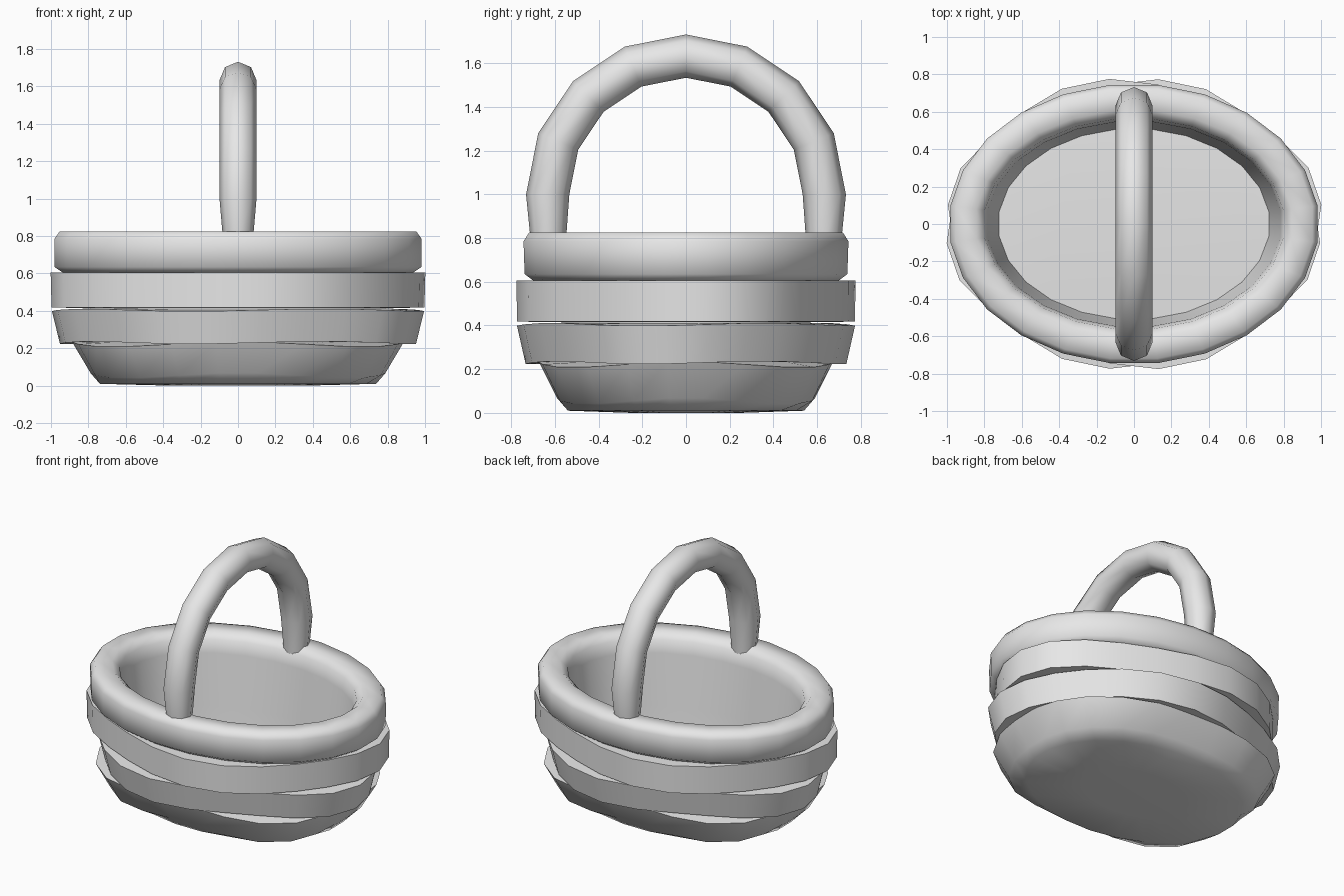
import bpy, bmesh, math
from mathutils import Vector

if "Cube" in bpy.data.objects:
    bpy.data.objects.remove(bpy.data.objects["Cube"])

SEG = 24
AMP = 0.035

grey = bpy.data.materials.new("plain_grey")
grey.diffuse_color = (0.8, 0.8, 0.8, 1)
grey.use_nodes = True
grey.node_tree.nodes["Principled BSDF"].inputs["Base Color"].default_value = grey.diffuse_color


def finish(name, bm, angle):
    bmesh.ops.recalc_face_normals(bm, faces=bm.faces)
    mesh = bpy.data.meshes.new(name)
    bm.to_mesh(mesh)
    bm.free()
    mesh.materials.append(grey)
    obj = bpy.data.objects.new(name, mesh)
    bpy.context.collection.objects.link(obj)
    bpy.ops.object.select_all(action='DESELECT')
    obj.select_set(True)
    bpy.context.view_layer.objects.active = obj
    bpy.ops.object.shade_smooth_by_angle(angle=math.radians(angle))
    return obj


def bridge(bm, r0, r1):
    n = len(r0)
    for i in range(n):
        j = (i + 1) % n
        bm.faces.new((r0[i], r0[j], r1[j], r1[i]))


def oval_lathe(name, rows, closed, centre=0, tilt=0.0, angle=50):
    """rows: (x radius, y radius, z, weave amount); weave bulges four times around."""
    bm = bmesh.new()
    rings = []
    for a, b, z, weave in rows:
        ring = []
        for i in range(SEG):
            t = math.radians(7.5 + 15 * i)
            d = AMP * weave * math.cos(4 * (t - math.radians(centre)))
            ring.append(bm.verts.new(((a + d) * math.cos(t), (b + d) * math.sin(t), z - tilt * d)))
        rings.append(ring)
    for r0, r1 in zip(rings, rings[1:]):
        bridge(bm, r0, r1)
    if closed:
        bridge(bm, rings[-1], rings[0])
    else:
        bm.faces.new(rings[0])
        bm.faces.new(rings[-1])
    return finish(name, bm, angle)


# Rounded rim, inner wall and floor
oval_lathe("rim_and_liner", [
    (0.72, 0.52, 0.03, 0), (0.83, 0.60, 0.60, 0), (0.94, 0.70, 0.602, 0),
    (0.99, 0.745, 0.635, 0), (0.99, 0.75, 0.785, 0), (0.962, 0.725, 0.825, 0),
    (0.85, 0.61, 0.825, 0), (0.805, 0.565, 0.785, 0), (0.79, 0.55, 0.70, 0),
    (0.75, 0.53, 0.35, 0), (0.69, 0.48, 0.05, 0)], closed=False, angle=60)

# Three woven bands, each turned a third of a wave from the next
oval_lathe("upper_band", [
    (0.82, 0.60, 0.415, 0), (0.975, 0.75, 0.418, 1),
    (0.98, 0.752, 0.605, 1), (0.83, 0.60, 0.605, 0)], True, centre=15)
oval_lathe("middle_band", [
    (0.80, 0.58, 0.235, 0), (0.93, 0.71, 0.23, 1),
    (0.973, 0.75, 0.405, 1), (0.82, 0.60, 0.412, 0)], True, centre=-15, tilt=0.2)
oval_lathe("lower_band_and_base", [
    (0.35, 0.25, 0.0, 0), (0.745, 0.545, 0.01, 0), (0.825, 0.625, 0.055, 1),
    (0.925, 0.71, 0.222, 1), (0.78, 0.56, 0.235, 0)], False, centre=45, tilt=0.4)

# Arched handle with an eight-sided section
path = [(-0.63, 0.78, 0, 0.08)]
path += [(-0.633 * math.cos(math.radians(22.5 * k)), 1 + 0.633 * math.sin(math.radians(22.5 * k)),
          22.5 * k, 0.099) for k in range(9)]
path += [(0.63, 0.78, 180, 0.08)]
bm = bmesh.new()
rings = []
for y, z, ang, r in path:
    out = Vector((0, -math.cos(math.radians(ang)), math.sin(math.radians(ang))))
    rings.append([bm.verts.new(Vector((0, y, z)) + out * r * math.cos(k * math.pi / 4)
                               + Vector((r * math.sin(k * math.pi / 4), 0, 0))) for k in range(8)])
for r0, r1 in zip(rings, rings[1:]):
    bridge(bm, r0, r1)
bm.faces.new(rings[0])
bm.faces.new(rings[-1])
finish("handle", bm, 60)
